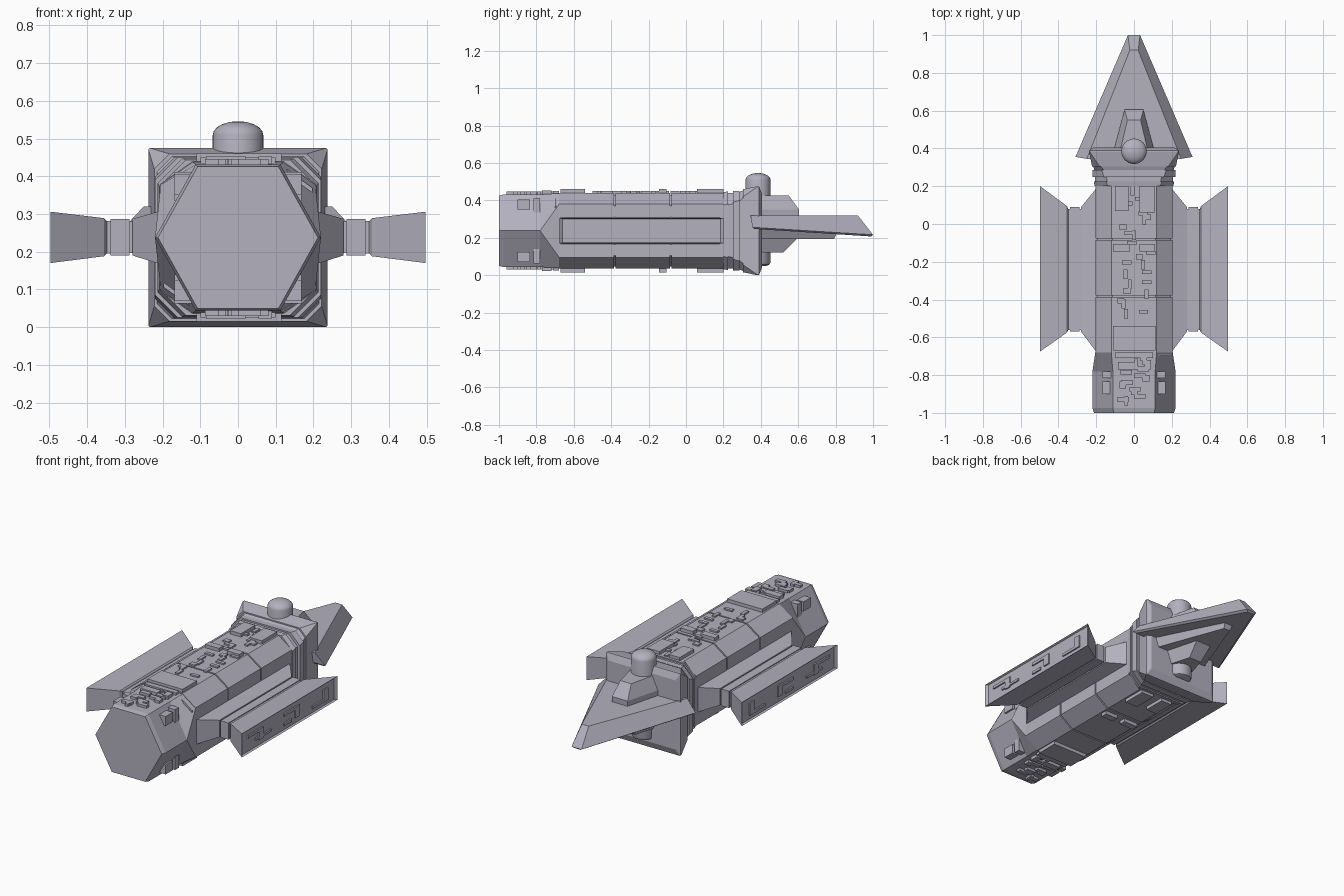
import bpy, bmesh, math, random

cube = bpy.data.objects.get("Cube")
if cube:
    bpy.data.objects.remove(cube, do_unlink=True)

random.seed(4)
CZ = 0.2375  # height of the hull axis

hull_grey = bpy.data.materials.new("lavender_grey")
hull_grey.use_nodes = True
COLOR = (0.45, 0.44, 0.52, 1)
hull_grey.diffuse_color = COLOR
hull_grey.node_tree.nodes["Principled BSDF"].inputs["Base Color"].default_value = COLOR


def finish(name, bm):
    bmesh.ops.recalc_face_normals(bm, faces=bm.faces)
    mesh = bpy.data.meshes.new(name)
    bm.to_mesh(mesh)
    bm.free()
    mesh.materials.append(hull_grey)
    obj = bpy.data.objects.new(name, mesh)
    bpy.context.collection.objects.link(obj)
    return obj


def loft(name, rings):
    """Skin a row of rings with equal point counts and cap both ends."""
    bm = bmesh.new()
    rows = [[bm.verts.new(p) for p in ring] for ring in rings]
    n = len(rows[0])
    for a, b in zip(rows, rows[1:]):
        for i in range(n):
            j = (i + 1) % n
            bm.faces.new((a[i], a[j], b[j], b[i]))
    bm.faces.new(rows[0])
    bm.faces.new(rows[-1])
    bmesh.ops.remove_doubles(bm, verts=bm.verts, dist=1e-5)
    return finish(name, bm)


def boxes(name, items):
    """Many boxes in one object, each (x0, x1, y0, y1, z0, z1)."""
    bm = bmesh.new()
    for x0, x1, y0, y1, z0, z1 in items:
        verts = bmesh.ops.create_cube(bm, size=1)["verts"]
        for v in verts:
            v.co.x = x1 if v.co.x > 0 else x0
            v.co.y = y1 if v.co.y > 0 else y0
            v.co.z = z1 if v.co.z > 0 else z0
    return finish(name, bm)


def octagon(y, hw, hh, cx, cz):
    """Chamfered rectangle around the hull axis."""
    q = [(hw, hh - cz), (hw - cx, hh)]
    pts = q + [(-x, z) for x, z in q[::-1]]
    pts += [(-x, -z) for x, z in pts]
    return [(x, y, CZ + z) for x, z in pts]


def hexagon(y, hw, hh, top):
    """Hexagon with doubled side points, so it joins to an octagon."""
    pts = [(hw, 0), (top, hh), (-top, hh), (-hw, 0),
           (-hw, 0), (-top, -hh), (top, -hh), (hw, 0)]
    return [(x, y, CZ + z) for x, z in pts]


# Hexagonal nose blending into the octagonal hull
loft("nose", [hexagon(-1, 0.212, 0.188, 0.107),
              hexagon(-0.975, 0.22, 0.194, 0.112),
              hexagon(-0.78, 0.22, 0.194, 0.112),
              octagon(-0.68, 0.205, 0.2, 0.085, 0.06)])

# Hull in three segments parted by grooves
loft("hull_core", [octagon(y, 0.197, 0.192, 0.083, 0.06) for y in (-0.7, 0.26)])
for i, (a, b) in enumerate([(-0.68, -0.386), (-0.378, -0.086), (-0.078, 0.2)]):
    loft(f"hull_segment_{i + 1}",
         [octagon(y, 0.205, 0.203, 0.085, 0.06) for y in (a, b)])

# Stepped collar and flared rear bulkhead
STEPS = [(0.2, 0.208, 0.206, 0.07), (0.225, 0.213, 0.21, 0.065),
         (0.225, 0.206, 0.203, 0.065), (0.25, 0.206, 0.203, 0.06),
         (0.25, 0.22, 0.212, 0.06), (0.285, 0.22, 0.212, 0.05),
         (0.285, 0.21, 0.207, 0.05), (0.305, 0.215, 0.215, 0.04),
         (0.305, 0.222, 0.222, 0.04), (0.38, 0.2375, 0.2375, 0.004),
         (0.39, 0.2375, 0.2375, 0.004), (0.405, 0.215, 0.2, 0.004)]
loft("rear_bulkhead", [octagon(y, w, h, c, c) for y, w, h, c in STEPS])


# Side pods: waisted root, block, and flared outer panel with a recessed face
def rect(x, y0, y1, z0, z1):
    return [(x, y0, z0), (x, y1, z0), (x, y1, z1), (x, y0, z1)]


POD = [(0.19, -0.69, 0.2, 0.162, 0.313), (0.28, -0.57, 0.09, 0.19, 0.287),
       (0.28, -0.56, 0.08, 0.197, 0.28), (0.288, -0.56, 0.08, 0.197, 0.28),
       (0.288, -0.57, 0.09, 0.19, 0.287), (0.338, -0.57, 0.09, 0.19, 0.287),
       (0.338, -0.56, 0.08, 0.195, 0.282), (0.348, -0.56, 0.08, 0.195, 0.282),
       (0.355, -0.575, 0.095, 0.188, 0.289), (0.497, -0.675, 0.2, 0.17, 0.306),
       (0.486, -0.66, 0.185, 0.175, 0.301)]
for s, side in ((1, "left"), (-1, "right")):
    loft(f"{side}_pod", [rect(s * x, *r) for x, *r in POD])
    bars = []
    for y, flip in ((-0.61, 1), (-0.28, 1), (-0.02, -1)):
        zt = 0.262 if flip > 0 else 0.207
        bars += [(y, y + 0.14, zt - 0.008, zt + 0.008),
                 (y + 0.1, y + 0.14, 0.207, 0.27),
                 (y + (0.07 if flip > 0 else 0.1), y + 0.21, 0.215, 0.228)
                 if y < -0.5 else (y, y + 0.07, 0.2, 0.215)]
    boxes(f"{side}_pod_ribs", [tuple(sorted((s * 0.48, s * 0.494))) + b for b in bars])


# Surface plates on the top and bottom, mirrored about the hull axis
def plate(x0, x1, y0, y1, base, top):
    return [(x0, x1, y0, y1, base, top),
            (x0, x1, y0, y1, 2 * CZ - top, 2 * CZ - base)]


large = []
for r in [(-0.11, 0.115, -0.67, -0.54), (-0.1, -0.03, 0.07, 0.2),
          (0.03, 0.11, 0.06, 0.2), (-0.11, -0.02, -0.145, -0.105),
          (0.03, 0.11, -0.145, -0.105)]:
    large += plate(*r, 0.43, 0.46)
boxes("large_plates", large)

small = []
for i in range(26):
    x, y = random.uniform(-0.09, 0.07), -0.5 + i * 0.026
    w, d = random.choice([(0.02, 0.05), (0.05, 0.02), (0.035, 0.03)])
    small.append((x, x + w, y, y + d, 0.43, 0.449))
boxes("small_plates", small)

nose_bits = []
for i in range(14):
    x, y = random.uniform(-0.1, 0.06), -0.96 + i * 0.018
    w, d = random.choice([(0.02, 0.05), (0.06, 0.025), (0.035, 0.035)])
    nose_bits += plate(x, x + w, y, y + d, 0.42, 0.446)
nose_bits += plate(-0.1, 0.1, -0.71, -0.68, 0.42, 0.45)
nose_bits += plate(-0.085, 0.02, -0.77, -0.73, 0.42, 0.452)
nose_bits += plate(0.055, 0.09, -0.77, -0.72, 0.42, 0.452)
boxes("nose_plates", nose_bits)

blocks = []
for s in (1, -1):
    x0, x1 = sorted((s * 0.12, s * 0.168))
    blocks += plate(x0, x1, -0.9, -0.835, 0.35, 0.405)
    blocks += plate(x0, x1, -0.815, -0.78, 0.335, 0.412)
boxes("nose_side_blocks", blocks)


# Triangular tail fin, keel plate and bridge block: stacked trapezoids
def trapezoid(y0, w0, y1, w1, z0, z1):
    """Front edge at y0, rear edge at y1, with a height for each."""
    return [(-w0, y0, z0), (w0, y0, z0), (w1, y1, z1), (-w1, y1, z1)]


loft("tail_fin", [trapezoid(0.365, 0.295, 0.99, 0.02, 0.247, 0.207),
                  trapezoid(0.355, 0.31, 1.0, 0.032, 0.256, 0.216),
                  trapezoid(0.345, 0.25, 0.92, 0.022, 0.32, 0.318)])
loft("tail_keel", [trapezoid(0.39, 0.17, 0.79, 0.02, 0.192, 0.192),
                   trapezoid(0.39, 0.19, 0.81, 0.03, 0.25, 0.23)])
loft("bridge_block", [trapezoid(0.38, 0.08, 0.52, 0.04, 0.12, 0.12),
                      trapezoid(0.38, 0.11, 0.6, 0.05, 0.2, 0.2),
                      trapezoid(0.38, 0.11, 0.605, 0.05, 0.35, 0.35),
                      trapezoid(0.38, 0.075, 0.55, 0.035, 0.425, 0.425)])

# Domed turret column through the tail
COLUMN = [(0.045, 0.05), (0.062, 0.057), (0.067, 0.07), (0.067, 0.51)]
COLUMN += [(0.067 * math.cos(a), 0.51 + 0.036 * math.sin(a))
           for a in (0.3, 0.6, 0.9, 1.2, 1.45)]
turret = loft("domed_turret",
              [[(r * math.cos(k * math.tau / 32), 0.385 + r * math.sin(k * math.tau / 32), z)
                for k in range(32)] for r, z in COLUMN])
bpy.ops.object.select_all(action="DESELECT")
turret.select_set(True)
bpy.context.view_layer.objects.active = turret
bpy.ops.object.shade_smooth_by_angle(angle=math.radians(35))
